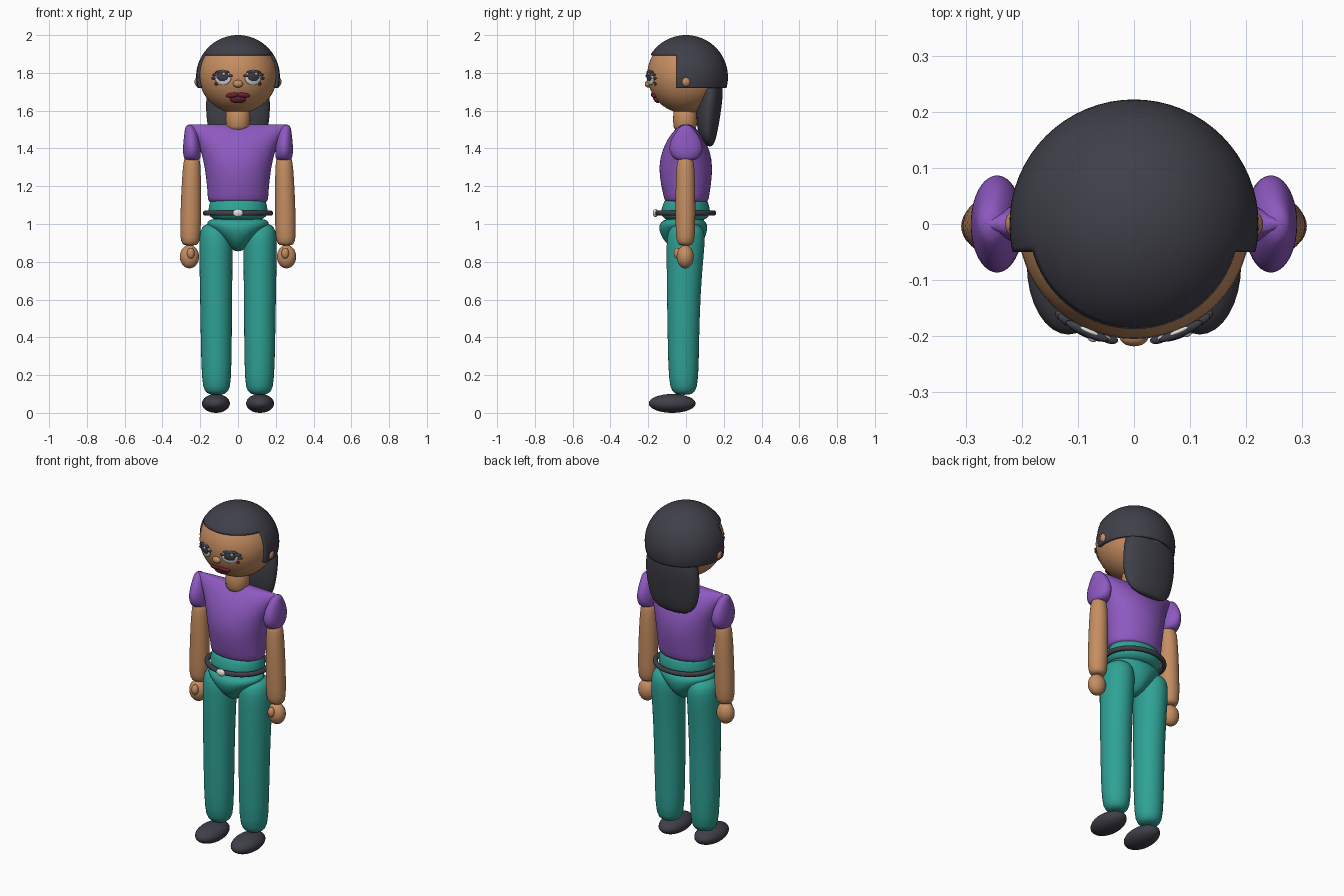
import bpy, bmesh, math
from mathutils import Vector, Matrix

if "Cube" in bpy.data.objects:
    bpy.data.objects.remove(bpy.data.objects["Cube"], do_unlink=True)


def material(name, r, g, b):
    m = bpy.data.materials.new(name)
    m.use_nodes = True
    m.diffuse_color = (r, g, b, 1)
    node = next(n for n in m.node_tree.nodes if n.type == 'BSDF_PRINCIPLED')
    node.inputs["Base Color"].default_value = (r, g, b, 1)
    node.inputs["Roughness"].default_value = 0.7
    return m


SKIN = material("warm skin", .56, .27, .12)
HAIR = material("charcoal", .05, .05, .066)
SHIRT = material("purple cloth", .27, .10, .53)
PANTS = material("teal cloth", .028, .36, .30)
WHITE = material("off white", .75, .75, .72)
LIPS = material("dark red", .17, .015, .035)

HEAD = Vector((0, 0, 1.79))
HEAD_R = .205


def finish(name, bm, mat):
    bmesh.ops.recalc_face_normals(bm, faces=bm.faces)
    me = bpy.data.meshes.new(name)
    bm.to_mesh(me)
    bm.free()
    me.materials.append(mat)
    me.shade_smooth()
    ob = bpy.data.objects.new(name, me)
    bpy.context.collection.objects.link(ob)
    return ob


def ellipsoid(name, center, size, mat, rot=None, segs=32):
    bm = bmesh.new()
    bmesh.ops.create_uvsphere(bm, u_segments=segs, v_segments=segs // 2, radius=1)
    m = Matrix.Translation(center) @ (rot or Matrix()) @ Matrix.Diagonal((*size, 1))
    bm.transform(m)
    return finish(name, bm, mat)


def loft(name, rings, mat, segs=24):
    """Skin of ellipses, each ring given as z, cx, cy, rx, ry."""
    bm = bmesh.new()
    loops = []
    for z, cx, cy, rx, ry in rings:
        angles = [math.tau * i / segs for i in range(segs)]
        loops.append([bm.verts.new((cx + rx * math.cos(a), cy + ry * math.sin(a), z)) for a in angles])
    for lo, hi in zip(loops, loops[1:]):
        for i in range(segs):
            j = (i + 1) % segs
            bm.faces.new((lo[i], lo[j], hi[j], hi[i]))
    bm.faces.new(loops[0])
    bm.faces.new(loops[-1])
    ob = finish(name, bm, mat)
    sub = ob.modifiers.new("smooth", 'SUBSURF')
    sub.levels = sub.render_levels = 1
    return ob


def face_blob(name, x, z, size, mat, lift=0, tilt=0):
    """Flattened ellipsoid lying on the face; size is width, depth, height."""
    dz = z - HEAD.z
    n = Vector((x, -math.sqrt(HEAD_R ** 2 - x * x - dz * dz), dz)).normalized()
    rot = (-n).to_track_quat('Y', 'Z').to_matrix().to_4x4() @ Matrix.Rotation(tilt, 4, 'Y')
    return ellipsoid(name, HEAD + n * (HEAD_R + lift), size, mat, rot, 20)


# Head and neck
ellipsoid("head", HEAD, (.207, HEAD_R, HEAD_R), SKIN, segs=48)
loft("neck", [(1.48, 0, -.005, .066, .064), (1.55, 0, -.005, .066, .064),
              (1.64, 0, -.005, .066, .064)], SKIN)

# Hair cap with an opening for the face
bm = bmesh.new()
bmesh.ops.create_uvsphere(bm, u_segments=64, v_segments=40, radius=.222)
bm.transform(Matrix.Translation((0, 0, 1.778)))
for co, no in (((0, 0, 1.72), (0, 0, 1)), ((0, 0, 1.897), (0, 0, 1)), ((0, -.05, 0), (0, 1, 0))):
    bmesh.ops.bisect_plane(bm, geom=bm.verts[:] + bm.edges[:] + bm.faces[:], plane_co=co, plane_no=no)
gone = []
for f in bm.faces:
    c = f.calc_center_median()
    if c.z < 1.72 or (c.z < 1.897 and c.y < -.05):
        gone.append(f)
bmesh.ops.delete(bm, geom=gone, context='FACES')
cap = finish("hair_cap", bm, HAIR)
thick = cap.modifiers.new("thickness", 'SOLIDIFY')
thick.thickness = .022
thick.offset = -1
bpy.context.view_layer.objects.active = cap
cap.select_set(True)
bpy.ops.object.shade_smooth_by_angle(angle=math.radians(40))
cap.select_set(False)

# Long hair down the back
loft("hair_length", [(1.41, 0, .125, .07, .012), (1.43, 0, .122, .12, .03), (1.47, 0, .115, .15, .048),
                     (1.53, 0, .115, .165, .06), (1.62, 0, .122, .174, .068),
                     (1.72, 0, .133, .166, .066), (1.80, 0, .12, .13, .06)], HAIR)

# Face
ellipsoid("nose", (0, -.2, 1.742), (.026, .018, .02), SKIN)
face_blob("lower_lip", 0, 1.658, (.042, .012, .022), LIPS)
for s, side in ((1, "left"), (-1, "right")):
    face_blob(side + "_upper_lip", s * .03, 1.682, (.036, .012, .014), LIPS, tilt=s * .15)
    face_blob(side + "_eye", s * .08, 1.775, (.047, .010, .040), WHITE)
    face_blob(side + "_iris", s * .08, 1.782, (.034, .009, .026), HAIR, lift=.006)
    face_blob(side + "_eye_glint", s * .08 + .01, 1.795, (.008, .004, .007), WHITE, lift=.014)
    face_blob(side + "_eyelid", s * .082, 1.803, (.042, .010, .010), HAIR, lift=.004)
    for i, (x, z) in enumerate(((.042, 1.785), (.12, 1.79), (.125, 1.772))):
        face_blob(f"{side}_lash_{i}", s * x, z, (.015, .008, .007), HAIR, lift=.005)
    face_blob(side + "_cheek_mark", s * .115, 1.742, (.010, .005, .009), LIPS)
    ellipsoid(side + "_ear", (s * .21, 0, 1.753), (.02, .024, .027), SKIN)

# Shirt body
loft("shirt", [(1.115, 0, .003, .157, .112), (1.122, 0, .003, .16, .116), (1.20, 0, 0, .164, .132),
               (1.30, 0, -.002, .176, .145), (1.39, 0, 0, .197, .128), (1.46, 0, 0, .228, .092),
               (1.505, 0, 0, .26, .055), (1.525, 0, 0, .272, .026), (1.528, 0, 0, .265, .015)], SHIRT, 32)

for s, side in ((1, "left"), (-1, "right")):
    # Sleeves, arms and hands
    loft(side + "_sleeve", [(1.335, s * .243, 0, .036, .045), (1.35, s * .243, 0, .045, .072),
                            (1.39, s * .244, 0, .049, .092), (1.44, s * .245, 0, .044, .085),
                            (1.495, s * .25, 0, .033, .05), (1.527, s * .258, 0, .018, .022)], SHIRT)
    loft(side + "_arm", [(.885, s * .253, -.003, .03, .03), (.90, s * .253, -.003, .05, .046),
                         (.96, s * .252, -.003, .056, .053), (1.15, s * .248, -.003, .054, .053),
                         (1.30, s * .245, -.003, .048, .05), (1.345, s * .244, -.003, .042, .04),
                         (1.36, s * .244, -.003, .03, .025)], SKIN)
    ellipsoid(side + "_hand", (s * .257, -.004, .827), (.051, .045, .062), SKIN)
    ellipsoid(side + "_thumb", (s * .25, -.045, .845), (.02, .02, .029), SKIN)
    # Legs and shoes
    loft(side + "_leg", [(.095, s * .113, -.012, .035, .035), (.112, s * .113, -.012, .064, .062),
                         (.16, s * .114, -.013, .079, .08), (.40, s * .115, -.014, .083, .084),
                         (.65, s * .116, -.012, .086, .09), (.85, s * .117, -.004, .089, .1),
                         (.94, s * .117, 0, .09, .103), (.985, s * .118, .002, .075, .085),
                         (1.005, s * .12, .003, .04, .045)], PANTS)
    ellipsoid(side + "_shoe", (s * .117, -.073, .05), (.074, .124, .05), HAIR)

# Hips and waistband
loft("hips", [(.855, 0, -.01, .02, .03), (.875, 0, -.01, .04, .072), (.92, 0, -.012, .085, .112),
              (.965, 0, -.015, .135, .128), (1.0, 0, -.015, .168, .128), (1.02, 0, -.012, .16, .11),
              (1.03, 0, -.01, .12, .08)], PANTS, 32)
loft("waistband", [(1.015, 0, -.003, .11, .085), (1.028, 0, -.003, .135, .112), (1.05, 0, -.003, .16, .133),
                   (1.085, 0, -.002, .156, .128), (1.125, 0, 0, .148, .114), (1.13, 0, 0, .14, .108)], PANTS, 32)

# Belt and buckle
bpy.ops.mesh.primitive_torus_add(location=(0, -.002, 1.058), major_radius=.172, minor_radius=.014,
                                 major_segments=56, minor_segments=16)
belt = bpy.context.object
belt.name = "belt"
belt.scale = (1, .87, 1)
belt.data.materials.append(HAIR)
belt.data.shade_smooth()
ellipsoid("buckle", (0, -.161, 1.058), (.027, .014, .021), WHITE)
